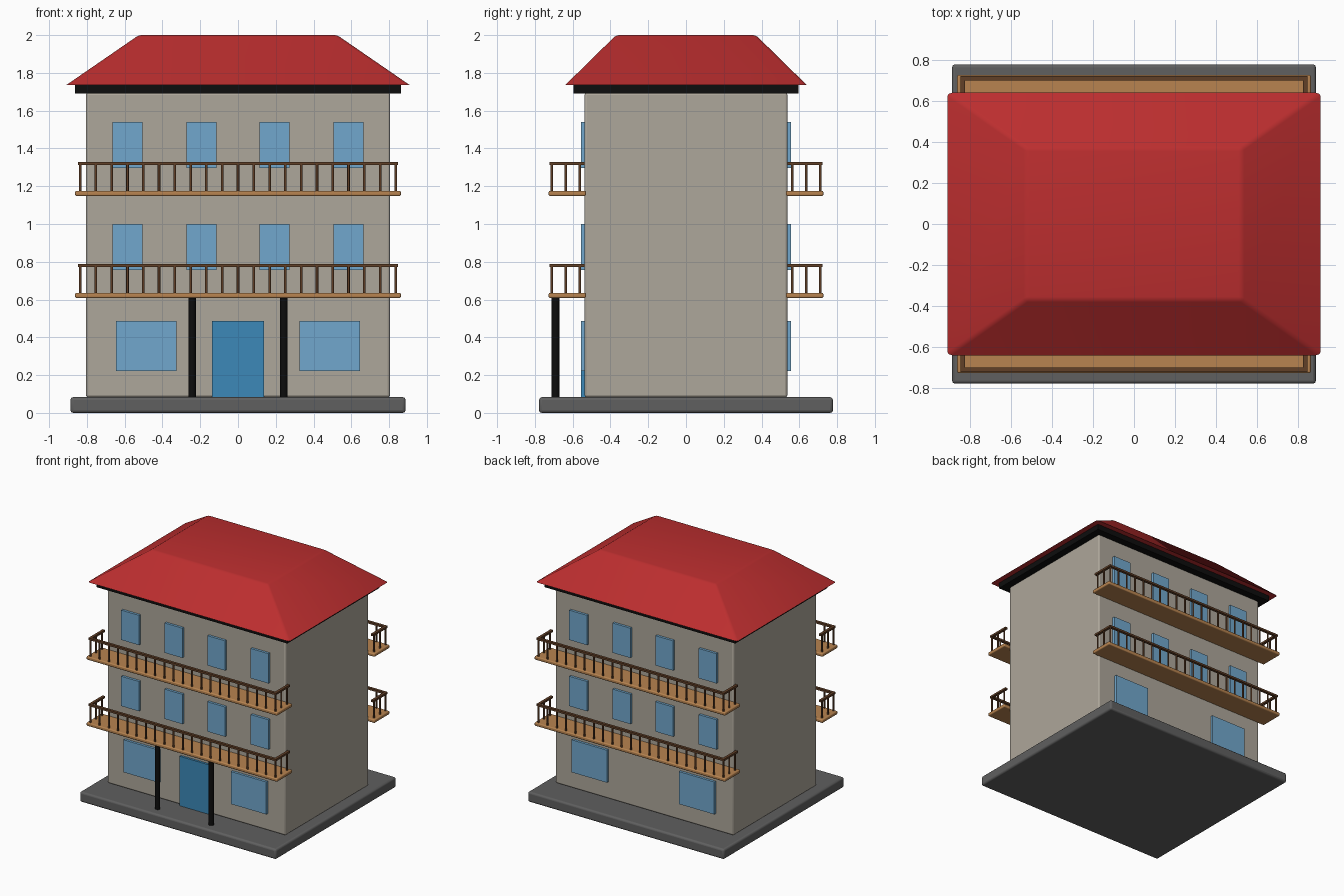
import bpy
import bmesh
import math
from mathutils import Matrix, Vector

cube = bpy.data.objects.get("Cube")
if cube:
    bpy.data.objects.remove(cube, do_unlink=True)


def material(name, r, g, b):
    m = bpy.data.materials.new(name)
    m.use_nodes = True
    m.diffuse_color = (r, g, b, 1)
    m.node_tree.nodes["Principled BSDF"].inputs["Base Color"].default_value = (r, g, b, 1)
    return m


PLASTER = material("plaster", 0.42, 0.385, 0.325)
RED = material("roof red", 0.5, 0.027, 0.028)
STONE = material("stone grey", 0.115, 0.115, 0.115)
BLACK = material("black", 0.004, 0.004, 0.004)
WOOD = material("light wood", 0.48, 0.23, 0.08)
DARK_WOOD = material("dark wood", 0.12, 0.05, 0.02)
GLASS = material("window blue", 0.165, 0.39, 0.61)
DOOR = material("door blue", 0.045, 0.25, 0.48)


def add_box(bm, lo, hi):
    lo, hi = Vector(lo), Vector(hi)
    mat = Matrix.Translation((lo + hi) / 2) @ Matrix.Diagonal((*(hi - lo), 1))
    return bmesh.ops.create_cube(bm, size=1, matrix=mat)["verts"]


def add_post(bm, x, y, z0, z1, radius, sides=12):
    bmesh.ops.create_cone(bm, cap_ends=True, segments=sides, radius1=radius, radius2=radius,
                          depth=z1 - z0, matrix=Matrix.Translation((x, y, (z0 + z1) / 2)))


def finish(bm, name, mat, bevel=0.0, smooth=True):
    mesh = bpy.data.meshes.new(name)
    bm.to_mesh(mesh)
    bm.free()
    mesh.materials.append(mat)
    ob = bpy.data.objects.new(name, mesh)
    bpy.context.collection.objects.link(ob)
    if bevel:
        mod = ob.modifiers.new("Bevel", "BEVEL")
        mod.width = bevel
        mod.segments = 3
    if smooth:
        bpy.ops.object.select_all(action="DESELECT")
        ob.select_set(True)
        bpy.context.view_layer.objects.active = ob
        bpy.ops.object.shade_smooth_by_angle(angle=math.radians(32))
    return ob


def box(name, mat, lo, hi, bevel=0.0):
    bm = bmesh.new()
    add_box(bm, lo, hi)
    return finish(bm, name, mat, bevel, bevel > 0)


# Base, walls and eaves
WALL_Y = 0.537
BASE_Z = 0.083
box("base_slab", STONE, (-0.887, -0.778, 0), (0.887, 0.778, BASE_Z), 0.015)
box("walls", PLASTER, (-0.805, -WALL_Y, BASE_Z), (0.805, WALL_Y, 1.695), 0.013)
box("eaves", BLACK, (-0.862, -0.595, 1.69), (0.862, 0.595, 1.737))

# Hipped roof with a flat top and softened ridges
bm = bmesh.new()
for v in add_box(bm, (-0.91, -0.64, 1.735), (0.91, 0.64, 2.0)):
    if v.co.z > 1.9:
        v.co.x *= 0.525 / 0.91
        v.co.y *= 0.37 / 0.64
ridges = [e for e in bm.edges if max(v.co.z for v in e.verts) > 1.9]
bmesh.ops.bevel(bm, geom=ridges, offset=0.015, segments=2, profile=0.5, affect="EDGES")
finish(bm, "roof", RED)

# Windows and balconies on both long sides
for side, label in ((-1, "front"), (1, "back")):
    def pane(name, mat, x, width, z0, z1):
        ys = sorted((side * (WALL_Y - 0.02), side * (WALL_Y + 0.02)))
        box(name, mat, (x - width / 2, ys[0], z0), (x + width / 2, ys[1], z1))

    for x in (-0.485, 0.485):
        pane(f"{label}_ground_window", GLASS, x, 0.32, 0.222, 0.487)

    for floor, z in (("first", 0.608), ("second", 1.148)):
        for x in (-0.585, -0.193, 0.193, 0.585):
            pane(f"{label}_{floor}_window", GLASS, x, 0.16, z + 0.149, z + 0.392)

        # Balcony floor
        ys = sorted((side * 0.53, side * 0.727))
        box(f"{label}_{floor}_balcony_floor", WOOD, (-0.862, ys[0], z), (0.862, ys[1], z + 0.028), 0.008)

        # Handrail along the front and both ends
        bm = bmesh.new()
        top = z + 0.18
        rail_x, rail_y, half = 0.836, side * 0.711, 0.011
        add_box(bm, (-rail_x - half, rail_y - half, top - 0.016), (rail_x + half, rail_y + half, top))
        for x in (-rail_x, rail_x):
            ys = sorted((side * WALL_Y, rail_y - side * half))
            add_box(bm, (x - half, ys[0], top - 0.016), (x + half, ys[1], top))
        finish(bm, f"{label}_{floor}_handrail", DARK_WOOD, smooth=False)

        # Balusters
        bm = bmesh.new()
        count = 21
        for i in range(count):
            x = -rail_x + 2 * rail_x * i / (count - 1)
            add_post(bm, x, rail_y, z + 0.025, top - 0.01, 0.007)
        for x in (-rail_x, rail_x):
            for y in (0.636, 0.562):
                add_post(bm, x, side * y, z + 0.025, top - 0.01, 0.007)
        finish(bm, f"{label}_{floor}_balusters", DARK_WOOD)

# Front door
box("front_door", DOOR, (-0.138, -WALL_Y - 0.018, BASE_Z), (0.138, -WALL_Y + 0.02, 0.487))

# Columns under the front balcony
for x, label in ((-0.243, "right"), (0.243, "left")):
    bm = bmesh.new()
    add_post(bm, x, -0.691, BASE_Z - 0.01, 0.615, 0.02, 24)
    finish(bm, f"{label}_column", BLACK)
